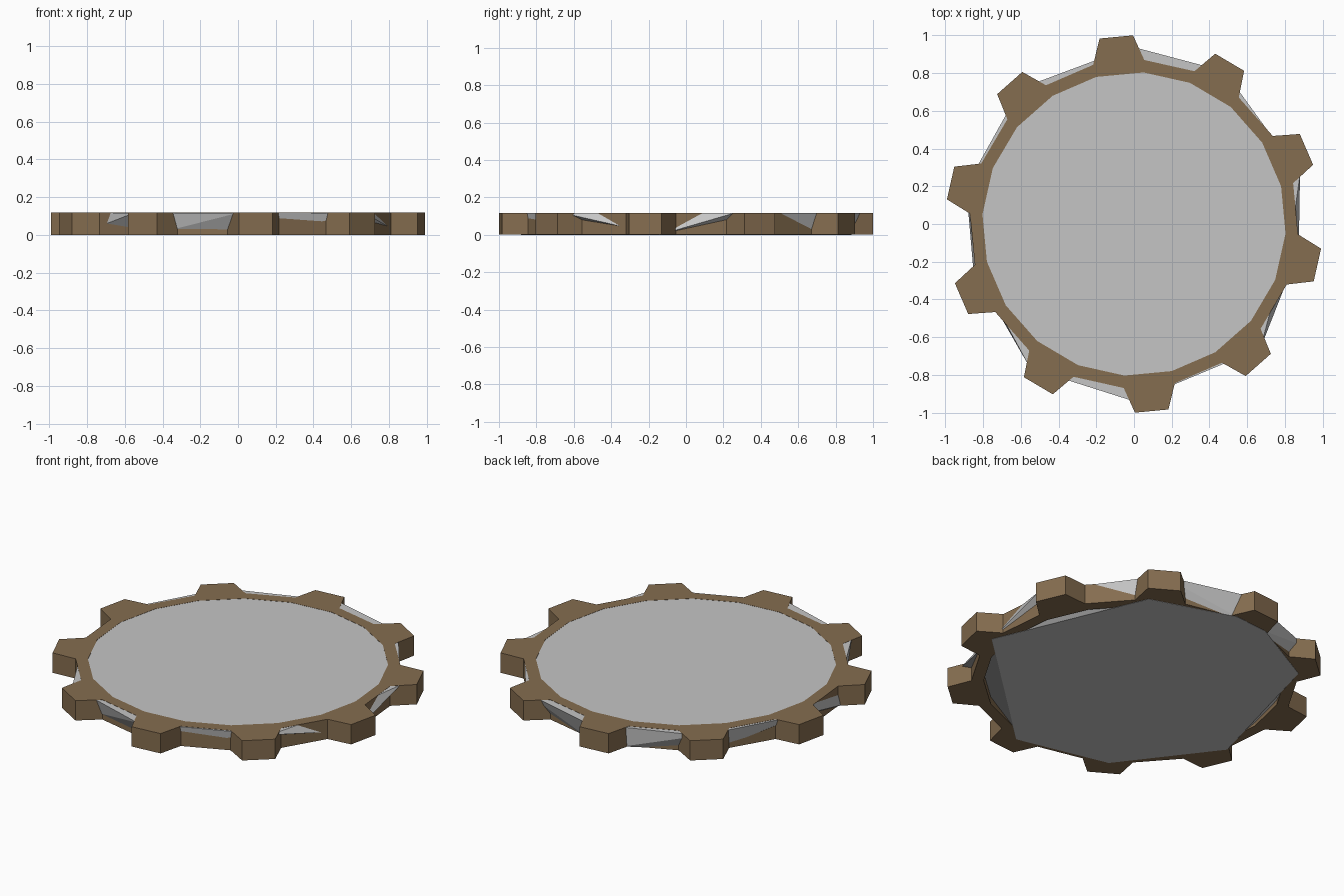
import bpy, bmesh, math

if "Cube" in bpy.data.objects:
    bpy.data.objects.remove(bpy.data.objects["Cube"])

H = 0.118  # thickness
TEETH, FIRST = 10, 95.4


def material(name, rgb):
    m = bpy.data.materials.new(name)
    m.diffuse_color = (*rgb, 1)
    m.use_nodes = True
    m.node_tree.nodes["Principled BSDF"].inputs["Base Color"].default_value = m.diffuse_color
    return m


def finish(bm, name, mat):
    bmesh.ops.recalc_face_normals(bm, faces=bm.faces)
    me = bpy.data.meshes.new(name)
    bm.to_mesh(me)
    bm.free()
    ob = bpy.data.objects.new(name, me)
    me.materials.append(mat)
    bpy.context.collection.objects.link(ob)
    return ob


def polar(r, deg):
    a = math.radians(deg)
    return r * math.cos(a), r * math.sin(a)


brown = material("brown", (0.235, 0.153, 0.079))
grey = material("light grey", (0.56, 0.56, 0.56))

# Toothed ring: per tooth, inner start, root, tip, tip, root, inner end
bm = bmesh.new()
layers = []
for z in (0.001, H):
    layers.append([[bm.verts.new((*polar(r, FIRST + 36 * k + da), z))
                    for r, da in ((0.805, -9), (0.871, -9), (1, -5.1),
                                  (1, 5.1), (0.871, 9), (0.805, 9))]
                   for k in range(TEETH)])
for L in layers:
    for k in range(TEETH):
        a, b = L[k], L[(k + 1) % TEETH]
        bm.faces.new(a)
        bm.faces.new((a[5], a[4], b[1], b[0]))


def wall(pairs):
    (p, q), (r, s) = pairs
    bm.faces.new((p, r, s, q))


for k in range(TEETH):
    n = (k + 1) % TEETH
    lo, hi = layers[0], layers[1]
    for i, j in ((1, 2), (2, 3), (3, 4), (5, 0)):
        wall(((lo[k][i], hi[k][i]), (lo[k][j], hi[k][j])))
    for i, j in ((4, 1), (5, 0)):
        wall(((lo[k][i], hi[k][i]), (lo[n][j], hi[n][j])))
finish(bm, "toothed_ring", brown)

# Rough faceted plate filling the ring, with differing top and bottom outlines
top = [(-0.01, 0.94), (0.48, 0.81), (0.88, 0.26), (0.84, -0.02), (0.67, -0.66),
       (0.0, -0.94), (-0.55, -0.765), (-0.83, -0.25), (-0.89, 0.2), (-0.6, 0.72)]
bottom = [polar(0.885, a) for a in
          (-9.3, 55.1, 88.8, 102.7, 134.6, 195.7, 238.8, 275.4)]
bm = bmesh.new()
for pts, z in ((top, H - 0.001), (bottom, 0.0)):
    for x, y in pts:
        bm.verts.new((x, y, z))
res = bmesh.ops.convex_hull(bm, input=bm.verts)
loose = [v for v in bm.verts if not v.link_faces]
bmesh.ops.delete(bm, geom=loose, context='VERTS')
finish(bm, "centre_plate", grey)
